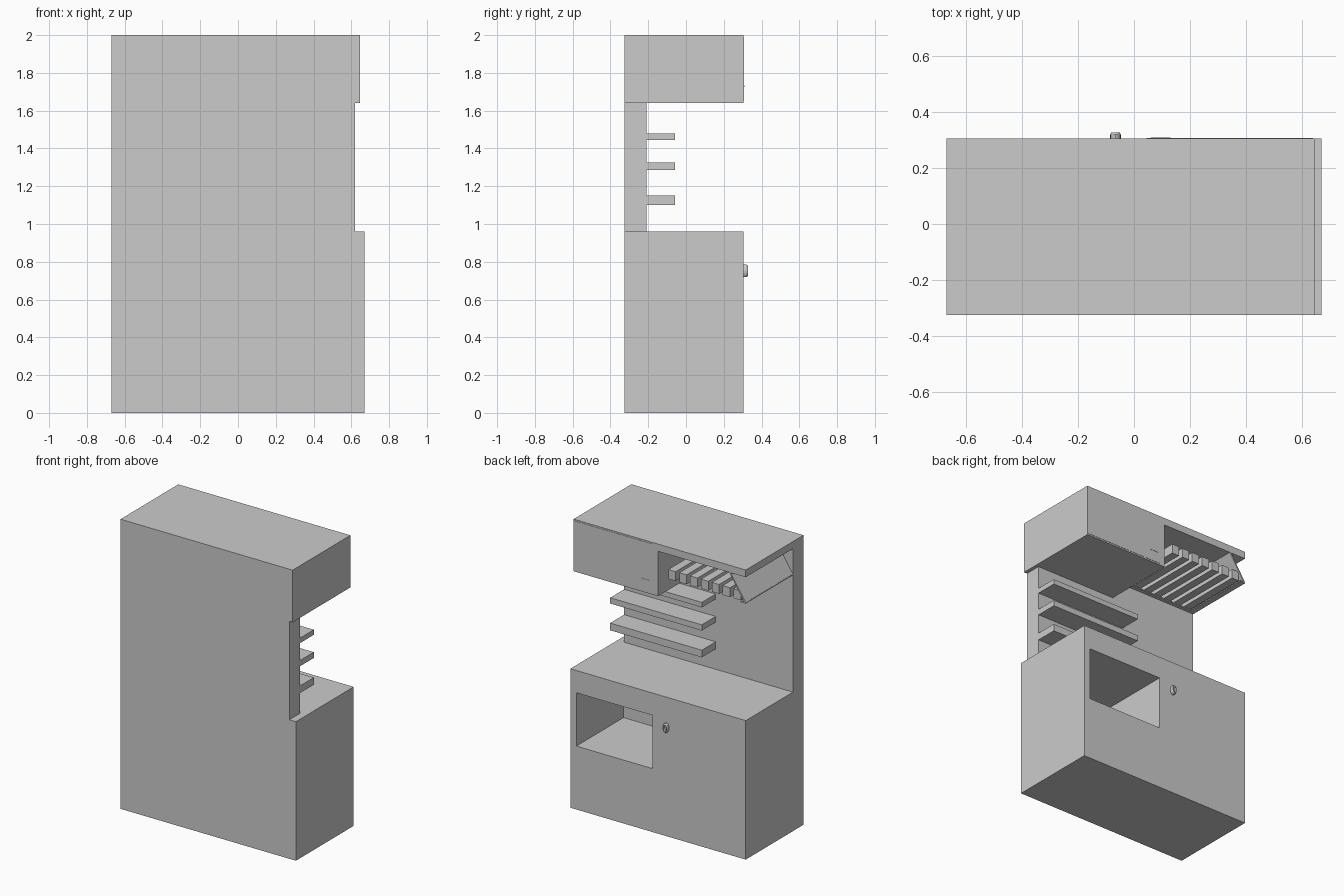
import bpy
import bmesh
from mathutils import Vector

cube = bpy.data.objects.get("Cube")
if cube:
    bpy.data.objects.remove(cube, do_unlink=True)

grey = bpy.data.materials.new("light_grey")
grey.use_nodes = True
grey.diffuse_color = (0.6, 0.6, 0.6, 1)
grey.node_tree.nodes["Principled BSDF"].inputs["Base Color"].default_value = (0.6, 0.6, 0.6, 1)

BACK, WALL, FRONT = -0.325, -0.21, 0.305
LEFT, RIGHT = 0.67, -0.67


def finish(name, bm):
    bmesh.ops.recalc_face_normals(bm, faces=bm.faces[:])
    mesh = bpy.data.meshes.new(name)
    bm.to_mesh(mesh)
    bm.free()
    mesh.materials.append(grey)
    obj = bpy.data.objects.new(name, mesh)
    bpy.context.collection.objects.link(obj)


def bridge(bm, a, b):
    """Join two closed rings of vertices with quads."""
    for i in range(len(a)):
        j = (i + 1) % len(a)
        bm.faces.new((a[i], a[j], b[j], b[i]))


def prism(points, y0, y1):
    """Solid with an XZ outline running along y."""
    bm = bmesh.new()
    near = [bm.verts.new((x, y0, z)) for x, z in points]
    far = [bm.verts.new((x, y1, z)) for x, z in points]
    bm.faces.new(near)
    bm.faces.new(far)
    bridge(bm, near, far)
    return bm


def block(x0, x1, y0, y1, z0, z1):
    return prism([(x0, z0), (x1, z0), (x1, z1), (x0, z1)], y0, y1)


# Lower cabinet with a recessed compartment
bm = block(RIGHT, LEFT, BACK, FRONT, 0, 0.96)
bmesh.ops.recalc_face_normals(bm, faces=bm.faces[:])
cx0, cx1, cz0, cz1 = 0.042, 0.624, 0.438, 0.806
for co, normal in (((cx0, 0, 0), (1, 0, 0)), ((cx1, 0, 0), (1, 0, 0)),
                   ((0, 0, cz0), (0, 0, 1)), ((0, 0, cz1), (0, 0, 1))):
    bmesh.ops.bisect_plane(bm, geom=bm.verts[:] + bm.edges[:] + bm.faces[:],
                           plane_co=co, plane_no=normal)
centre = Vector(((cx0 + cx1) / 2, FRONT, (cz0 + cz1) / 2))
opening = min(bm.faces, key=lambda f: (f.calc_center_median() - centre).length)
rim = list(opening.verts)
bm.faces.remove(opening)
inner = [bm.verts.new((v.co.x, WALL, v.co.z)) for v in rim]
bridge(bm, rim, inner)
bm.faces.new(inner)
finish("lower_cabinet", bm)

# Back wall and overhanging upper cabinet
finish("back_wall", prism([(RIGHT, 0.96), (0.62, 0.96), (0.62, 1.64),
                           (0, 1.64), (0, 1.95), (RIGHT, 1.95)], BACK, WALL))
finish("upper_cabinet", prism([(RIGHT, 1.95), (0, 1.95), (0, 1.64),
                               (0.645, 1.64), (0.645, 2), (RIGHT, 2)], BACK, FRONT))
finish("upper_door", block(0.045, 0.64, FRONT, FRONT + 0.002, 1.65, 1.99))
finish("upper_door_handle", block(0.06, 0.13, FRONT, FRONT + 0.004, 1.725, 1.733))

# Wall shelves
for i, (z0, z1) in enumerate(((1.1, 1.15), (1.285, 1.325), (1.445, 1.48))):
    finish(f"shelf_{i + 1}", block(-0.08, 0.62, WALL, -0.058, z0, z1))

# Slatted rack under the canopy
for i in range(7):
    x = -0.1 - 0.083 * i
    finish(f"rack_slat_{i + 1}", block(x - 0.028, x + 0.028, WALL, FRONT - 0.01, 1.775, 1.84))
finish("rack_back_rail", block(RIGHT, 0, WALL, WALL + 0.025, 1.768, 1.776))
finish("rack_end_rail", block(RIGHT, -0.63, WALL, FRONT, 1.768, 1.776))
finish("rack_slanted_end", prism([(RIGHT, 1.775), (-0.658, 1.775),
                                  (-0.543, 1.95), (-0.555, 1.95)], WALL, FRONT))

# Oval knob with a dished face
bm = bmesh.new()
rings = []
for scale, y in ((1, FRONT), (1, 0.32), (0.8, 0.328), (0.55, 0.328), (0.45, 0.315)):
    ring = bmesh.ops.create_circle(bm, segments=16, radius=scale)["verts"]
    for v in ring:
        v.co = (-0.066 + v.co.x * 0.019, y, 0.752 + v.co.y * 0.033)
    rings.append(ring)
for a, b in zip(rings, rings[1:]):
    bridge(bm, a, b)
bm.faces.new(rings[-1])
finish("knob", bm)
